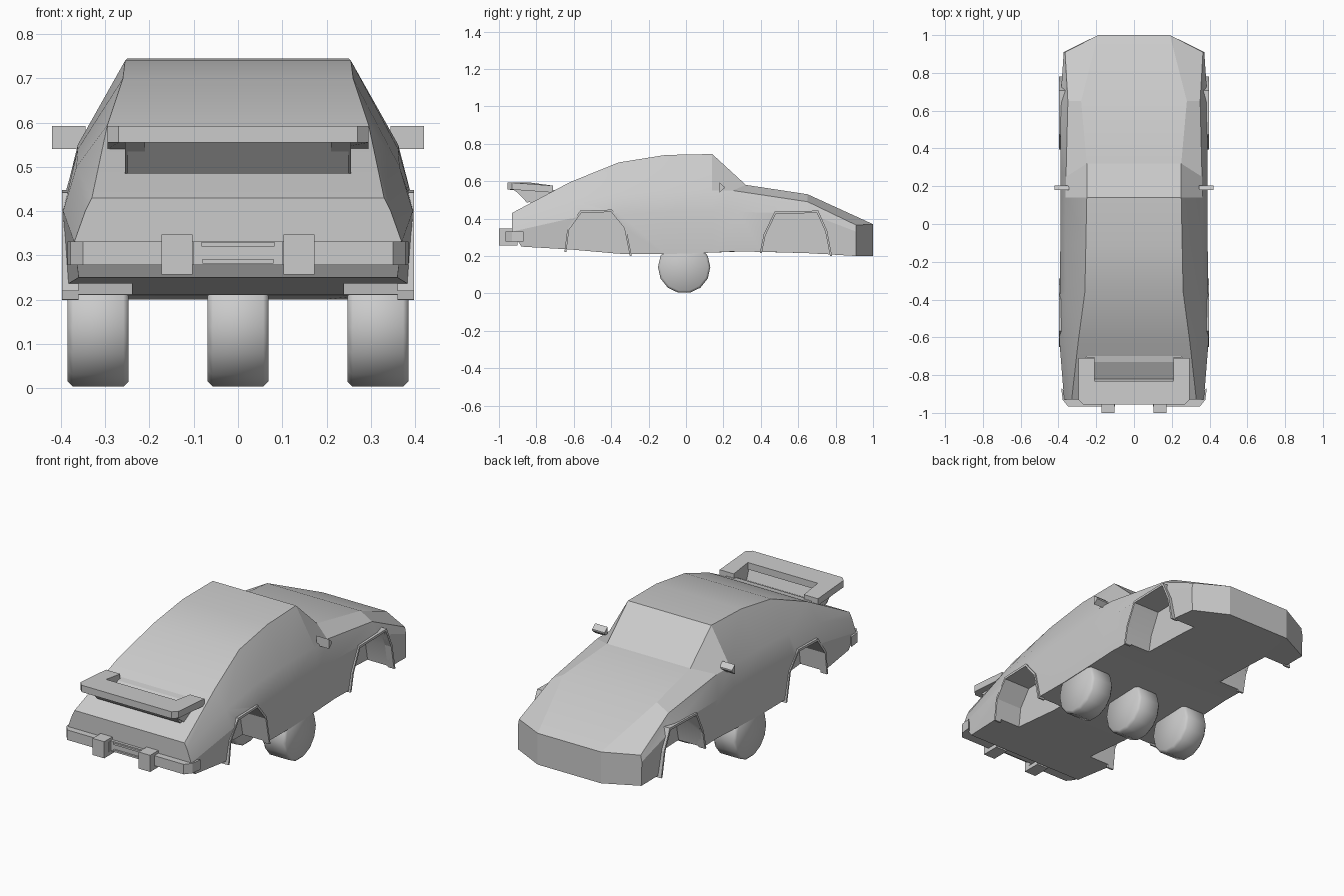
import bpy, bmesh
from mathutils import Vector

if "Cube" in bpy.data.objects:
    bpy.data.objects.remove(bpy.data.objects["Cube"])


def finish(name, bm):
    bmesh.ops.recalc_face_normals(bm, faces=bm.faces)
    me = bpy.data.meshes.new(name)
    bm.to_mesh(me)
    bm.free()
    ob = bpy.data.objects.new(name, me)
    bpy.context.collection.objects.link(ob)
    return ob


def prism(name, outline, a, b, axis='X'):
    """Extrude a (y,z) outline along X, or an (x,y) outline along Z."""
    bm = bmesh.new()
    pt = (lambda p, h: (h, p[0], p[1])) if axis == 'X' else (lambda p, h: (p[0], p[1], h))
    lo = [bm.verts.new(pt(p, a)) for p in outline]
    hi = [bm.verts.new(pt(p, b)) for p in outline]
    bm.faces.new(lo)
    bm.faces.new(hi)
    n = len(outline)
    for i in range(n):
        j = (i + 1) % n
        bm.faces.new((lo[i], lo[j], hi[j], hi[i]))
    return finish(name, bm)


def box(name, x0, x1, y0, y1, z0, z1):
    return prism(name, [(y0, z0), (y1, z0), (y1, z1), (y0, z1)], x0, x1)


def smooth(ob, angle):
    bpy.ops.object.select_all(action='DESELECT')
    ob.select_set(True)
    bpy.context.view_layer.objects.active = ob
    bpy.ops.object.shade_smooth_by_angle(angle=angle)


# Body stations: sill, side crease, shoulder, roof/hood edge
stations = [
    [(.36, -.88, .25), (.37, -.93, .33), (.345, -.93, .40), (.33, -.93, .43)],
    [(.385, -.62, .235), (.395, -.62, .40), (.365, -.62, .50), (.295, -.62, .595)],
    [(.388, -.36, .212), (.393, -.36, .43), (.362, -.36, .54), (.26, -.36, .70)],
    [(.388, -.11, .21), (.39, -.11, .435), (.362, -.11, .55), (.255, -.11, .74)],
    [(.388, .14, .218), (.39, .14, .435), (.362, .14, .55), (.25, .14, .745)],
    [(.388, .28, .225), (.39, .28, .435), (.36, .25, .55), (.25, .32, .58)],
    [(.385, .65, .215), (.39, .65, .43), (.35, .65, .49), (.28, .65, .53)],
    [(.37, .91, .20), (.372, .91, .33), (.365, .91, .365), (.19, 1.0, .37)],
]
bm = bmesh.new()
rings = []
for st in stations:
    half = [(.19, max(st[0][1], st[3][1]), st[0][2])] + st
    right = [bm.verts.new(p) for p in half]
    left = [bm.verts.new((-x, y, z)) for x, y, z in half]
    rings.append(right + left[::-1])
for r, s in zip(rings, rings[1:]):
    for i in range(10):
        j = (i + 1) % 10
        bm.faces.new((r[i], r[j], s[j], s[i]))
r = rings[0]                                   # tail panels
for ids in ((4, 5, 6, 3), (3, 6, 7, 2), (2, 7, 8, 9, 0, 1)):
    bm.faces.new([r[i] for i in ids])
r = rings[-1]                                  # nose panels
for ids in ((0, 1, 2, 3, 4), (5, 6, 7, 8, 9), (0, 4, 5, 9)):
    bm.faces.new([r[i] for i in ids])
body = finish("car_body", bm)

# Wheel arches cut into both sides, with flared rims
arches = {
    "rear": [(-.64, .22), (-.625, .34), (-.56, .43), (-.40, .435), (-.33, .35), (-.30, .20)],
    "front": [(.405, .215), (.425, .31), (.48, .425), (.70, .43), (.745, .33), (.77, .20)],
}
for key, arc in arches.items():
    mid = Vector(((arc[0][0] + arc[-1][0]) / 2, .22))
    outer = [tuple(mid + (Vector(p) - mid) * 1.06) for p in arc]
    cut = [(arc[0][0], .1)] + arc + [(arc[-1][0], .1)]
    for side, s in (("right", 1), ("left", -1)):
        cutter = prism("arch_cutter", cut, .24 * s, .6 * s)
        cutter.hide_render = True
        mod = body.modifiers.new("arch", 'BOOLEAN')
        mod.operation = 'DIFFERENCE'
        mod.solver = 'EXACT'
        mod.object = cutter
        bpy.context.view_layer.objects.active = body
        bpy.ops.object.modifier_apply(modifier=mod.name)
        bpy.data.objects.remove(cutter)
        prism(f"{key}_arch_rim_{side}", arc + outer[::-1], .36 * s, .398 * s)
smooth(body, .3)

# Row of wheels under the middle
for name, x in (("left", -.316), ("middle", 0), ("right", .316)):
    bpy.ops.mesh.primitive_cylinder_add(vertices=14, radius=.14, depth=.138,
                                        location=(x, -.01, .14), rotation=(0, 1.5708, 0))
    wheel = bpy.context.object
    wheel.name = "wheel_" + name
    bev = wheel.modifiers.new("edge", 'BEVEL')
    bev.width = .012
    bev.segments = 1
    bpy.ops.object.modifier_apply(modifier="edge")
    smooth(wheel, 1.2)

# Rear bumper, overriders and plate recess
half = [(.385, -.87), (.378, -.93), (.35, -.965), (.10, -.965), (.10, -.945)]
outline = half + [(-x, y) for x, y in half[::-1]] + [(-.35, -.90), (.35, -.90)]
prism("rear_bumper", outline, .278, .332, 'Z')
for name, x in (("left", -.138), ("right", .138)):
    box("overrider_" + name, x - .035, x + .035, -1.0, -.90, .257, .347)
for name, z, w in (("upper", .325, .082), ("lower", .287, .08)):
    box(f"plate_strip_{name}", -w, w, -.955, -.93, z - .005, z + .005)

# Rear wing: U-shaped plate over a wedge base
u = [(.295, -.71), (.295, -.93), (.27, -.955)]
inner = [(.21, -.83), (.21, -.71)]
shape = u + [(-x, y) for x, y in u[::-1]] + [(-x, y) for x, y in inner[::-1]] + inner
wing = prism("wing_plate", shape, .555, .592, 'Z')
for v in wing.data.vertices:                   # slope down towards the cabin
    if v.co.y > -.75:
        v.co.z -= .016
prism("wing_base", [(-.92, .56), (-.85, .485), (-.70, .535), (-.69, .555), (-.73, .548),
                    (-.82, .50), (-.84, .558)], -.25, .25)
for name, s in (("left", -1), ("right", 1)):
    prism("wing_strut_" + name, [(-.93, .56), (-.83, .485), (-.69, .54), (-.72, .56)],
          .21 * s, .255 * s)
    # Door mirrors
    prism("mirror_" + name, [(.18, .54), (.205, .562), (.205, .57), (.18, .592)],
          .345 * s, .42 * s)
